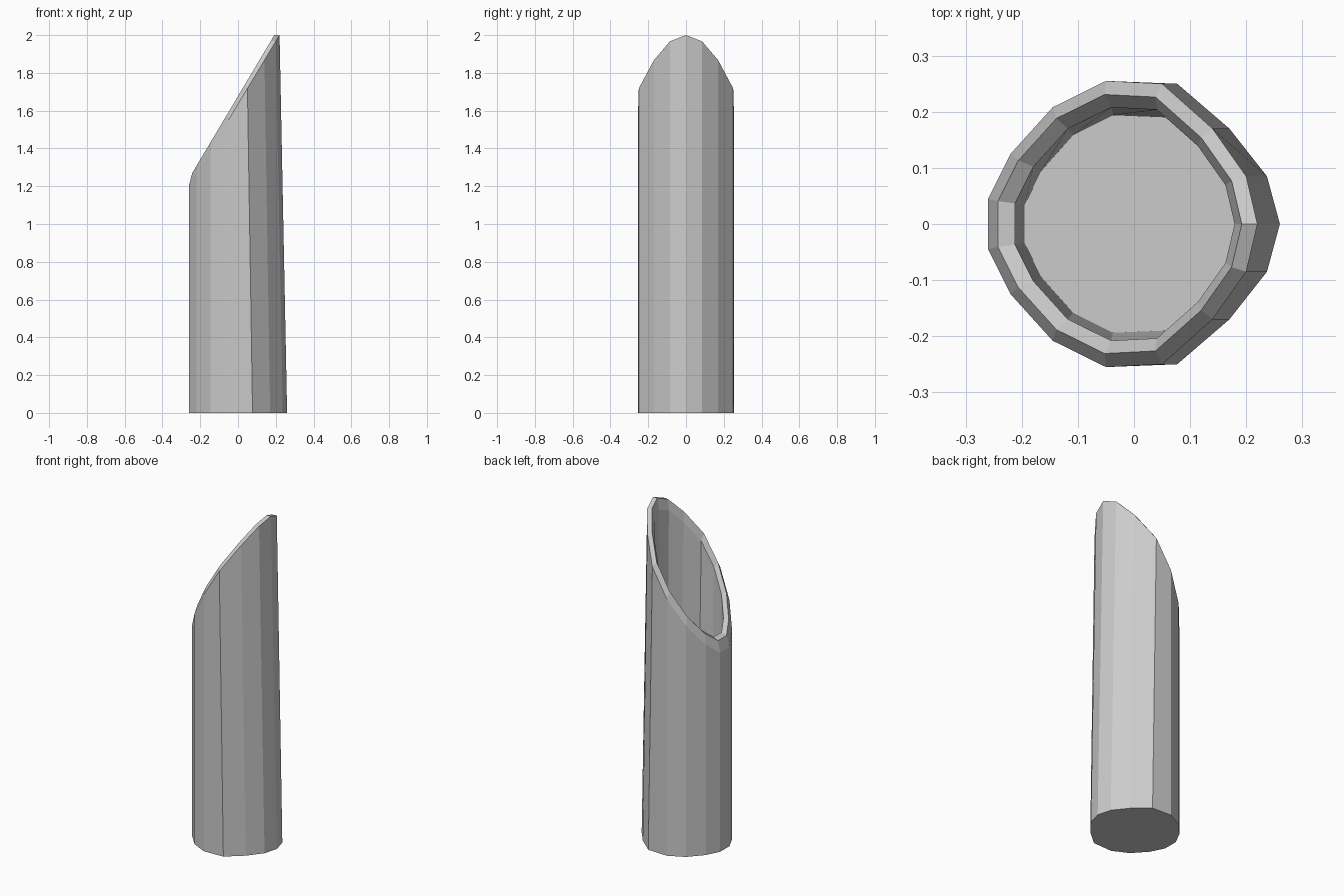
import bpy, bmesh

if "Cube" in bpy.data.objects:
    bpy.data.objects.remove(bpy.data.objects["Cube"])

# Half outline of the tube: base x, x at the cut, y (mirrored across y)
half = [(0.26, 0.22, 0.0), (0.237, 0.20, 0.085), (0.17, 0.14, 0.17),
        (0.077, 0.05, 0.25), (-0.05, -0.05, 0.255), (-0.145, -0.145, 0.208),
        (-0.22, -0.22, 0.125), (-0.26, -0.26, 0.045)]
outline = half + [(b, t, -y) for b, t, y in reversed(half[1:])]


def cut(x):
    return 1.635 + 1.66 * x


bm = bmesh.new()


def ring(points):
    return [bm.verts.new(p) for p in points]


# Rings from the outer base, over the slanted lip, down the inside
base = ring((b, y, 0) for b, t, y in outline)
outer = ring((t, y, cut(t)) for b, t, y in outline)
lip = [(0.905 * t - 0.007, 0.905 * y) for b, t, y in outline]
lip = ring((x, y, 1.677 + 1.68 * x) for x, y in lip)
inner = ring((0.815 * t, 0.815 * y, cut(0.815 * t)) for b, t, y in outline)
inner_base = ring((0.75 * b, 0.76 * y, 0.001) for b, t, y in outline)

# Walls and lip
rings = [base, outer, lip, inner, inner_base]
n = len(outline)
for lower, upper in zip(rings, rings[1:]):
    for i in range(n):
        j = (i + 1) % n
        bm.faces.new((lower[i], lower[j], upper[j], upper[i]))

# Thin floor: underside and inside
bm.faces.new(base[::-1])
bm.faces.new(inner_base)

mesh = bpy.data.meshes.new("cut_tube")
bm.to_mesh(mesh)
bm.free()
tube = bpy.data.objects.new("cut_tube", mesh)
bpy.context.collection.objects.link(tube)
